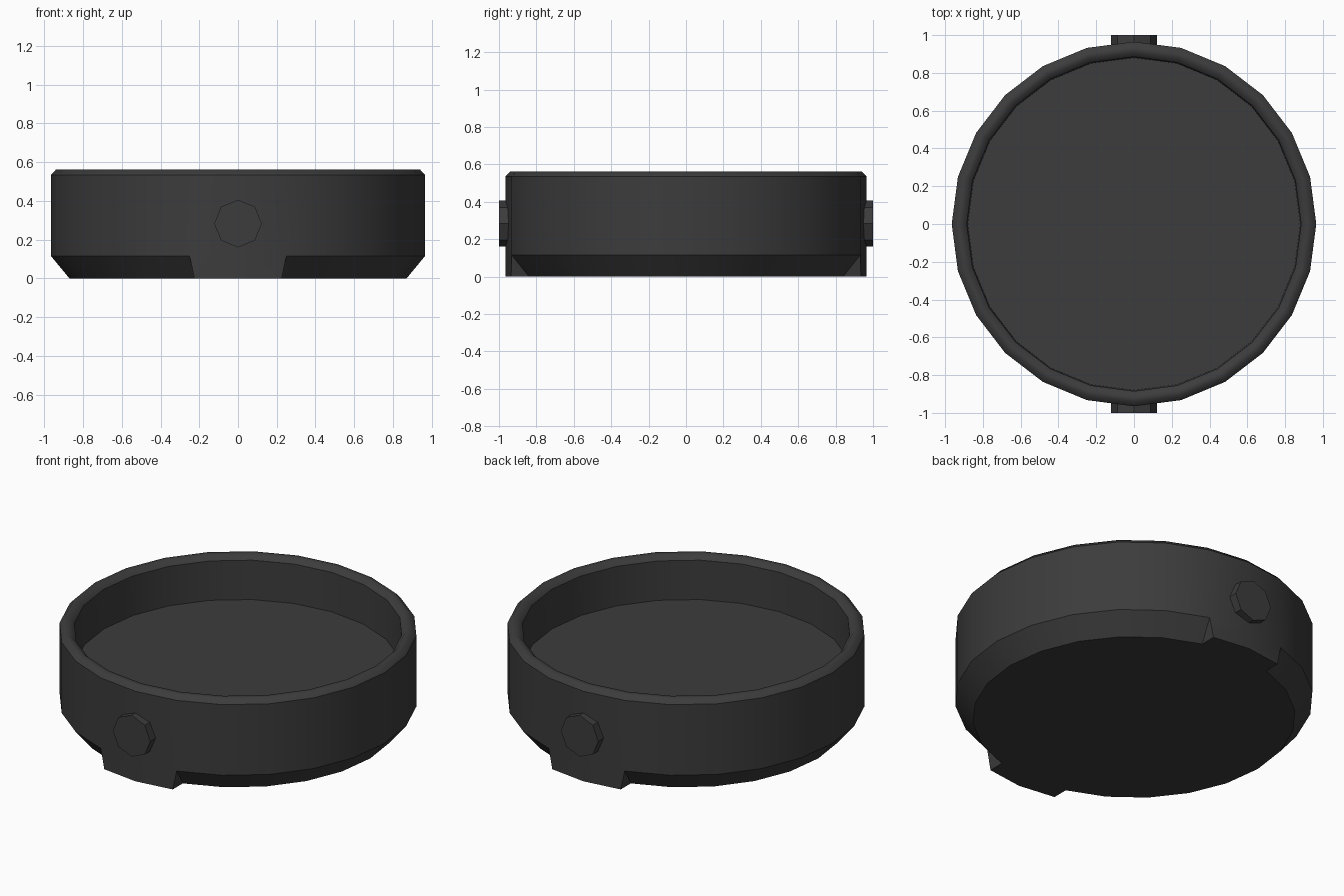
import bpy, bmesh
from math import sin, cos, pi, radians

if "Cube" in bpy.data.objects:
    bpy.data.objects.remove(bpy.data.objects["Cube"])

N = 24
mat = bpy.data.materials.new("dark_grey")
mat.diffuse_color = (0.045, 0.045, 0.045, 1)
mat.use_nodes = True
mat.node_tree.nodes["Principled BSDF"].inputs["Base Color"].default_value = mat.diffuse_color


def finish(name, bm, keep_soft=()):
    bmesh.ops.recalc_face_normals(bm, faces=bm.faces[:])
    for f in bm.faces:
        f.smooth = True
    for e in bm.edges:
        if e.calc_face_angle(0) > radians(30) and not all(v in keep_soft for v in e.verts):
            e.smooth = False
    me = bpy.data.meshes.new(name)
    bm.to_mesh(me)
    bm.free()
    me.materials.append(mat)
    ob = bpy.data.objects.new(name, me)
    bpy.context.collection.objects.link(ob)
    return ob


# Dish: 24-sided lathe of a profile, bottom chamfer to inner floor
profile = [(0.87, 0), (0.965, 0.115), (0.965, 0.535), (0.94, 0.562),
           (0.91, 0.562), (0.885, 0.535), (0.88, 0.303)]
bm = bmesh.new()
rings = [[bm.verts.new((r * cos(2 * pi * i / N), r * sin(2 * pi * i / N), z))
          for i in range(N)] for r, z in profile]
low, wall = rings[0], rings[1]
tab_cols = {5, 6, 17, 18}          # faces left unchamfered at back and front
for k, (a, b) in enumerate(zip(rings, rings[1:])):
    for i in range(N):
        if k == 0 and i in tab_cols:
            continue
        j = (i + 1) % N
        bm.faces.new((a[i], a[j], b[j], b[i]))
bm.faces.new(rings[-1])
bm.faces.new(low)

# Foot tabs: the wall carried straight down to the base
for mid, s in ((6, 1), (18, -1)):
    cols = (mid - 1, mid, mid + 1)
    foot = [bm.verts.new((low[c].co.x, s * (0.965 if c == mid else 0.935), 0)) for c in cols]
    for n in (0, 1):
        c, d = cols[n], cols[n + 1]
        bm.faces.new((foot[n], foot[n + 1], wall[d], wall[c]))
        bm.faces.new((low[c], low[d], foot[n + 1], foot[n]))
    for n in (0, 2):
        bm.faces.new((low[cols[n]], foot[n], wall[cols[n]]))
finish("round_dish", bm, set(rings[3] + rings[4]))

# Octagonal side studs, front and back
for name, s in (("front_stud", -1), ("back_stud", 1)):
    bm = bmesh.new()
    ends = [[bm.verts.new((0.123 * cos(pi * i / 4), s * y, 0.283 + 0.123 * sin(pi * i / 4)))
             for i in range(8)] for y in (0.92, 1.0)]
    for e in ends:
        bm.faces.new(e)
    for i in range(8):
        j = (i + 1) % 8
        bm.faces.new((ends[0][i], ends[0][j], ends[1][j], ends[1][i]))
    finish(name, bm)
